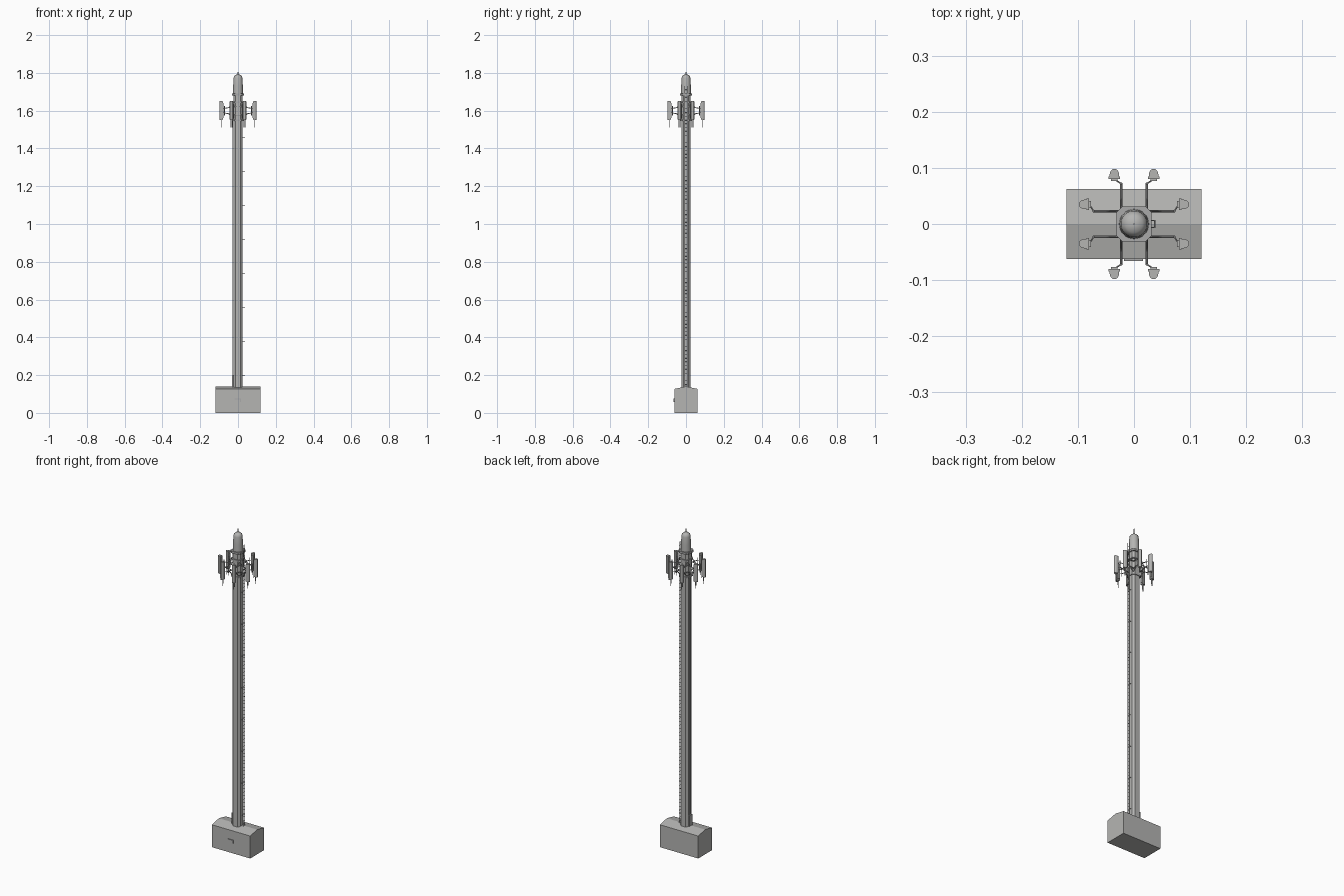
import bpy, bmesh, math
from mathutils import Vector, Matrix

if "Cube" in bpy.data.objects:
    bpy.data.objects.remove(bpy.data.objects["Cube"])


def material(name, rgb):
    m = bpy.data.materials.new(name)
    m.diffuse_color = (*rgb, 1)
    m.use_nodes = True
    m.node_tree.nodes["Principled BSDF"].inputs["Base Color"].default_value = m.diffuse_color
    return m


GREY = material("warm_grey", (0.46, 0.46, 0.45))
STEEL = material("steel_grey", (0.40, 0.40, 0.40))


def finish(name, bm, mat, smooth=False):
    bmesh.ops.recalc_face_normals(bm, faces=bm.faces)
    me = bpy.data.meshes.new(name)
    bm.to_mesh(me)
    bm.free()
    me.materials.append(mat)
    ob = bpy.data.objects.new(name, me)
    bpy.context.collection.objects.link(ob)
    if smooth:
        bpy.ops.object.select_all(action='DESELECT')
        ob.select_set(True)
        bpy.context.view_layer.objects.active = ob
        bpy.ops.object.shade_smooth_by_angle(angle=math.radians(35))
    return ob


def box(bm, lo, hi, mat=Matrix()):
    lo, hi = Vector(lo), Vector(hi)
    m = Matrix.Translation((lo + hi) / 2) @ Matrix.Diagonal((*(hi - lo), 1))
    bmesh.ops.create_cube(bm, size=1, matrix=mat @ m)


def rod(bm, a, b, r, mat=Matrix(), sides=8, r2=None):
    a, b = Vector(a), Vector(b)
    d = b - a
    m = Matrix.Translation((a + b) / 2) @ d.to_track_quat('Z', 'Y').to_matrix().to_4x4()
    bmesh.ops.create_cone(bm, cap_ends=True, segments=sides, radius1=r,
                          radius2=r if r2 is None else r2, depth=d.length, matrix=mat @ m)


def prism(bm, pts, vec, mat=Matrix()):
    """Extrude a closed outline of 3D points along vec."""
    f = bm.faces.new([bm.verts.new(mat @ Vector(p)) for p in pts])
    ext = bmesh.ops.extrude_face_region(bm, geom=[f], use_keep_orig=True)
    move = mat.to_3x3() @ Vector(vec)
    for v in ext['geom']:
        if isinstance(v, bmesh.types.BMVert):
            v.co += move


def octagon(h, c, z):
    k = h - c
    return [(h, -k, z), (h, k, z), (k, h, z), (-k, h, z),
            (-h, k, z), (-h, -k, z), (-k, -h, z), (k, -h, z)]


# Equipment hut with low gable roof
bm = bmesh.new()
prism(bm, [(-0.12, -0.062, 0), (-0.12, 0.062, 0), (-0.12, 0.062, 0.127),
           (-0.12, 0, 0.14), (-0.12, -0.062, 0.127)], (0.24, 0, 0))
finish("equipment_hut", bm, GREY)

# Handle on the front of the hut
bm = bmesh.new()
box(bm, (-0.018, -0.066, 0.070), (0.016, -0.061, 0.076))
box(bm, (0.010, -0.066, 0.058), (0.016, -0.061, 0.071))
finish("hut_handle", bm, STEEL)

# Chamfered mast
bm = bmesh.new()
prism(bm, octagon(0.025, 0.011, 0.125), (0, 0, 1.56))
finish("mast", bm, GREY)

# Collars
bm = bmesh.new()
prism(bm, octagon(0.031, 0.010, 1.68), (0, 0, 0.012))
prism(bm, octagon(0.029, 0.010, 1.545), (0, 0, 0.008))
prism(bm, octagon(0.029, 0.010, 1.64), (0, 0, 0.008))
finish("mast_collars", bm, STEEL)

# Rounded radome on top
bm = bmesh.new()
prof = [(0, 1.69), (0.0265, 1.69), (0.0255, 1.73), (0.0235, 1.772),
        (0.021, 1.782), (0.015, 1.788), (0.007, 1.791), (0, 1.792)]
vs = [bm.verts.new((r, 0, z)) for r, z in prof]
es = [bm.edges.new(p) for p in zip(vs, vs[1:])]
bmesh.ops.spin(bm, geom=vs + es, cent=(0, 0, 0), axis=(0, 0, 1),
               angle=2 * math.pi, steps=32)
bmesh.ops.remove_doubles(bm, verts=bm.verts, dist=1e-5)
finish("radome", bm, GREY, True)

# Lightning rod
bm = bmesh.new()
rod(bm, (0, 0, 1.785), (0, 0, 2.0), 0.0014, r2=0.0006)
finish("lightning_rod", bm, STEEL)

# Ladder on the right side
bm = bmesh.new()
for y in (-0.006, 0.006):
    rod(bm, (0.037, y, 0.13), (0.037, y, 1.73), 0.0014, sides=6)
    for i in range(9):
        z = 0.2 + i * 0.18
        rod(bm, (0.022, y, z), (0.037, y, z), 0.0012, sides=6)
for i in range(79):
    z = 0.15 + i * 0.02
    rod(bm, (0.037, -0.006, z), (0.037, 0.006, z), 0.0012, sides=6)
finish("ladder", bm, STEEL)

# Cable run and junction box on the left side
bm = bmesh.new()
for y in (-0.008, 0, 0.008):
    rod(bm, (-0.027, y, 0.13), (-0.027, y, 1.56), 0.002, sides=6)
finish("feed_cables", bm, STEEL)
bm = bmesh.new()
box(bm, (-0.031, -0.012, 0.135), (-0.024, 0.012, 0.2))
finish("cable_box", bm, STEEL)

# Four sides, each with two arms and two panel antennas (built facing +x)
sides = ("right", "back", "left", "front")
for i, side in enumerate(sides):
    R = Matrix.Rotation(i * math.pi / 2, 4, 'Z')
    arms, poles, panels, backs = (bmesh.new() for _ in range(4))
    for s in (-1, 1):
        a, p = s * 0.023, s * 0.035
        # arm truss
        rod(arms, (-0.0, a, 1.625), (0.073, a, 1.612), 0.0022, R)
        rod(arms, (-0.0, a, 1.575), (0.073, a, 1.588), 0.0022, R)
        rod(arms, (0.025, a, 1.635), (0.05, a, 1.616), 0.0016, R, 6)
        rod(arms, (0.025, a, 1.560), (0.05, a, 1.584), 0.0016, R, 6)
        rod(arms, (0.072, a, 1.575), (0.072, a, 1.625), 0.002, R)
        # clamps from arm to panel
        for z in (1.588, 1.612):
            rod(arms, (0.072, a, z), (0.080, p, z), 0.0016, R, 6)
        # D-shaped cover
        cover = [(0.083, p - 0.0085, 1.55), (0.083, p + 0.0085, 1.55)]
        for k in range(0, 9):
            t = math.pi / 2 - k * math.pi / 8
            cover.append((0.087 + 0.0115 * math.cos(t), p + 0.0085 * math.sin(t), 1.55))
        prism(panels, cover, (0, 0, 0.1), R)
        # back plate and ribs
        box(backs, (0.080, p - 0.010, 1.552), (0.085, p + 0.010, 1.648), R)
        box(backs, (0.077, p - 0.006, 1.56), (0.081, p + 0.006, 1.64), R)
        # connector cables below the panel
        rod(poles, (0.085, p - 0.003, 1.51), (0.085, p - 0.003, 1.56), 0.0018, R, 6)
        rod(poles, (0.085, p + 0.003, 1.525), (0.085, p + 0.003, 1.56), 0.0018, R, 6)
    finish(side + "_antenna_arms", arms, STEEL)
    finish(side + "_antenna_connectors", poles, STEEL)
    finish(side + "_panel_covers", panels, GREY, True)
    finish(side + "_panel_backs", backs, GREY)
